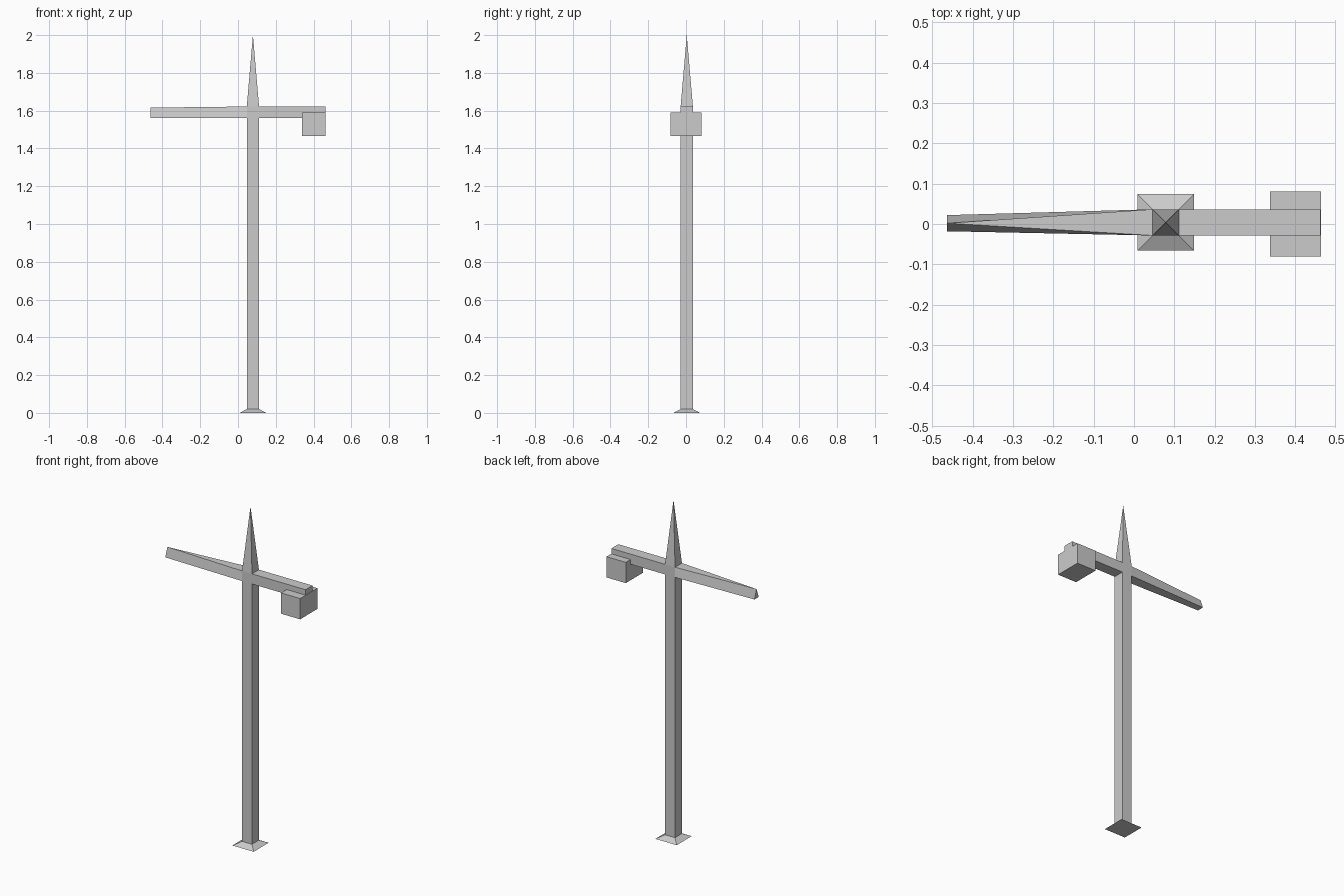
import bpy, bmesh

if "Cube" in bpy.data.objects:
    bpy.data.objects.remove(bpy.data.objects["Cube"])

CX, CY, HALF = 0.079, 0.004, 0.0325      # mast centre and half width
JIB_LOW, JIB_TOP = 1.562, 1.622


def loft(name, rings, caps=True):
    """Skin a list of 4-point rings; coincident points merge into tips."""
    bm = bmesh.new()
    loops = [[bm.verts.new(p) for p in ring] for ring in rings]
    for a, b in zip(loops, loops[1:]):
        for i in range(4):
            j = (i + 1) % 4
            bm.faces.new((a[i], a[j], b[j], b[i]))
    if caps:
        bm.faces.new(loops[0][::-1])
        bm.faces.new(loops[-1])
    bmesh.ops.remove_doubles(bm, verts=bm.verts, dist=1e-5)
    bmesh.ops.recalc_face_normals(bm, faces=bm.faces)
    mesh = bpy.data.meshes.new(name)
    bm.to_mesh(mesh)
    bm.free()
    obj = bpy.data.objects.new(name, mesh)
    bpy.context.collection.objects.link(obj)
    return obj


def level(z, h):
    """Horizontal square around the mast axis."""
    return [(CX + sx * h, CY + sy * h, z)
            for sx, sy in ((-1, -1), (1, -1), (1, 1), (-1, 1))]


def section(x, y, low_half, top_half, z0, z1):
    """Upright cross-section of a boom at x."""
    return [(x, y - low_half, z0), (x, y + low_half, z0),
            (x, y + top_half, z1), (x, y - top_half, z1)]


# Flared foot, and mast
loft("foot", [level(0, 0.07), level(0.02, HALF)])
loft("mast", [level(0.02, HALF), level(JIB_TOP, HALF)])

# Pointed tower top
loft("tower_peak", [level(JIB_TOP, HALF), level(2.0, 0)])

# Long jib: rectangular at the mast, triangular at the tip
loft("jib", [section(CX - HALF, CY, HALF, HALF, JIB_LOW, JIB_TOP),
             section(-0.464, 0.002, 0.02, 0, JIB_LOW, 1.616)])

# Short counter jib with the hanging counterweight at its end
loft("counter_jib", [section(CX + HALF, CY, HALF, HALF, JIB_LOW, JIB_TOP),
                     section(0.463, CY, HALF, HALF, JIB_LOW, JIB_TOP)])
loft("counterweight", [section(0.338, 0, 0.081, 0.081, 1.467, 1.59),
                       section(0.464, 0, 0.081, 0.081, 1.467, 1.59)])
